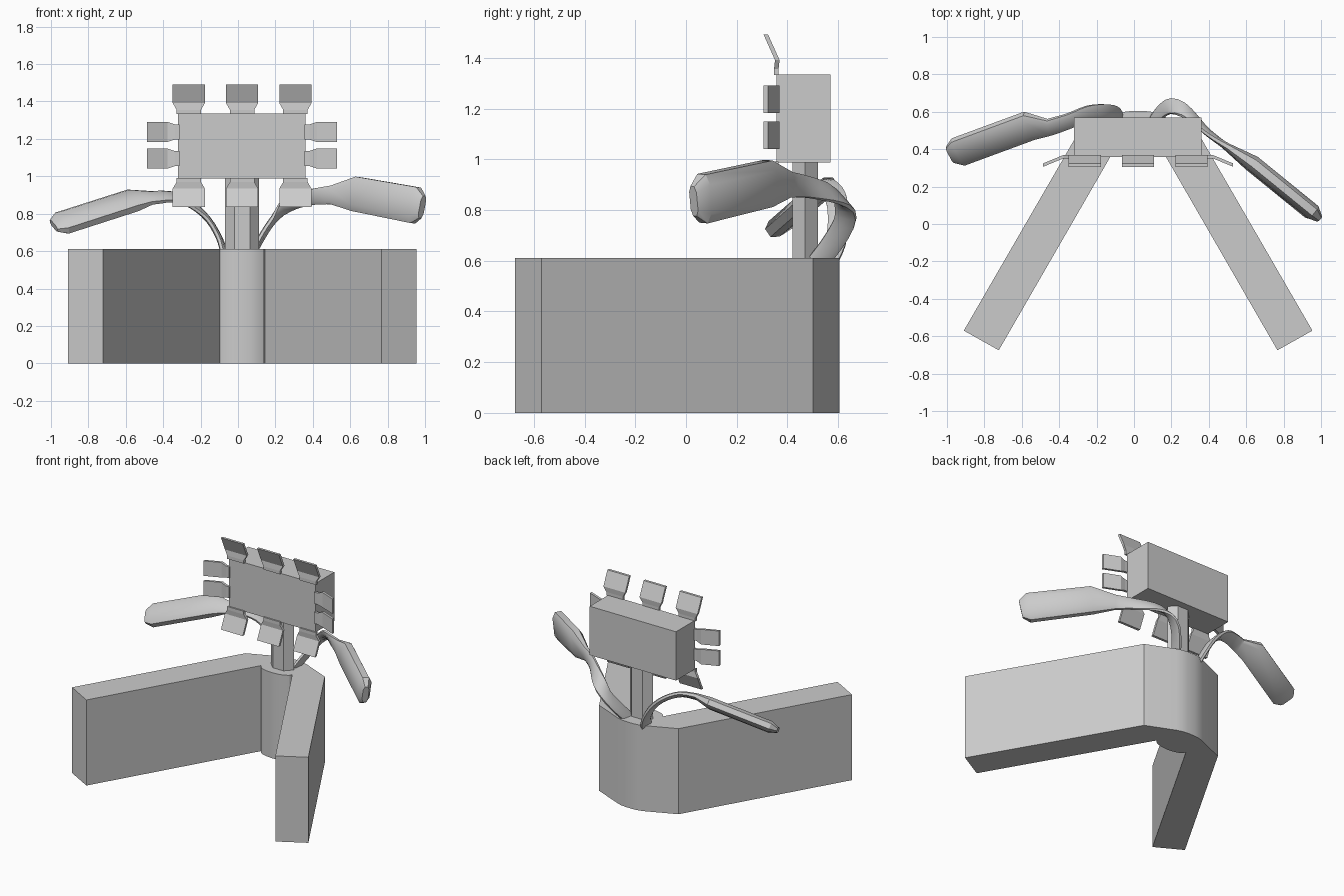
import bpy, bmesh, math
from mathutils import Vector as V

if "Cube" in bpy.data.objects:
    bpy.data.objects.remove(bpy.data.objects["Cube"])


def make(name, verts, faces, smooth=None):
    me = bpy.data.meshes.new(name)
    me.from_pydata(verts, [], faces)
    bm = bmesh.new()
    bm.from_mesh(me)
    bmesh.ops.recalc_face_normals(bm, faces=bm.faces)
    bm.to_mesh(me)
    bm.free()
    ob = bpy.data.objects.new(name, me)
    bpy.context.collection.objects.link(ob)
    if smooth:
        bpy.context.view_layer.objects.active = ob
        ob.select_set(True)
        bpy.ops.object.shade_smooth_by_angle(angle=math.radians(smooth))
        ob.select_set(False)
    return ob


def loft(name, rings, smooth=None):
    """Skin a list of equal rings and cap both ends."""
    n = len(rings[0])
    verts = [p for r in rings for p in r]
    faces = [(i * n + j, i * n + (j + 1) % n, (i + 1) * n + (j + 1) % n, (i + 1) * n + j)
             for i in range(len(rings) - 1) for j in range(n)]
    faces += [tuple(range(n)), tuple(range(len(verts) - n, len(verts)))]
    return make(name, verts, faces, smooth)


def prism(name, outline, z0, z1, smooth=None):
    return loft(name, [[(x, y, z) for x, y in outline] for z in (z0, z1)], smooth)


CX = 0.022  # symmetry line of base, stand and head

# V-shaped base with rounded hub
half_back = [(0.932, -0.57), (0.313, 0.50), (0.11, 0.587), (0.07, 0.6), (0.03, 0.605)]
half_front = [(0.745, -0.675), (0.122, 0.405)]
bump = [(0.122 * math.cos(a), 0.405 - 0.05 * math.sin(a))
        for a in [math.pi * k / 8 for k in range(1, 8)]]
outline = [(CX + x, y) for x, y in half_back]
outline += [(CX - x, y) for x, y in reversed(half_back)]
outline += [(CX - x, y) for x, y in half_front]
outline += [(CX + x, y) for x, y in reversed(bump)]
outline += [(CX + x, y) for x, y in reversed(half_front)]
prism("base_wall", outline, 0, 0.61, 25)

# Hexagonal stand
prism("stand_post", [(-0.07, 0.47), (-0.02, 0.42), (0.065, 0.42), (0.112, 0.47),
                     (0.065, 0.52), (-0.02, 0.52)], 0.60, 1.0)

# Box head
prism("head_box", [(-0.32, 0.357), (0.36, 0.357), (0.36, 0.57), (-0.32, 0.57)], 0.987, 1.335)


def tab(name, root, out, across, length, width):
    """Bent tab with a narrow neck, leaning towards the front at its tip."""
    rows = [(-0.02, 0.76, 0), (0.13, 0.76, 0), (0.36, 1, 0.004), (1, 1, -0.041)]
    rings = []
    for s, w, f in rows:
        c = V(root) + V(out) * s * length + V((0, f, 0))
        a = V(across) * width * w / 2
        rings.append([c - a, c + a, c + a + V((0, 0.018, 0)), c - a + V((0, 0.018, 0))])
    loft(name, rings)


# Tabs along the top, bottom and sides
for i, x in enumerate((-0.263, 0.022, 0.307)):
    tab(f"top_tab_{i}", (x, 0.347, 1.335), (0, 0, 1), (1, 0, 0), 0.157, 0.172)
    tab(f"bottom_tab_{i}", (x, 0.347, 0.989), (0, 0, -1), (1, 0, 0), 0.152, 0.172)
for i, z in enumerate((1.095, 1.237)):
    for side, word in ((-1, "left"), (1, "right")):
        tab(f"{word}_tab_{i}", (CX + side * 0.338, 0.347, z), (side, 0, 0), (0, 0, 1), 0.17, 0.107)


def catmull(p, steps):
    out = []
    for i in range(len(p) - 1):
        a, b, c, d = p[max(i - 1, 0)], p[i], p[i + 1], p[min(i + 2, len(p) - 1)]
        for k in range(steps):
            t = k / steps
            out.append(0.5 * (2 * b + (c - a) * t + (2 * a - 5 * b + 4 * c - d) * t * t
                              + (3 * b - a - 3 * c + d) * t ** 3))
    return out + [p[-1]]


def arm(name, strap, blade):
    """Each station: centre, width direction, width, thickness."""
    cols = [catmull([V(s[0]) for s in strap], 3), catmull([V(s[1]) for s in strap], 3),
            catmull([V((s[2], s[3], 0)) for s in strap], 3)]
    st = [(c, w, d.x, d.y) for c, w, d in zip(*cols)]
    st += [(V(c), V(w), a, b) for c, w, a, b in blade]
    section = [(-1, -.5), (-.6, -1), (.6, -1), (1, -.5), (1, .5), (.6, 1), (-.6, 1), (-1, .5)]
    rings = []
    for i, (c, w, a, b) in enumerate(st):
        t = (st[min(i + 1, len(st) - 1)][0] - st[max(i - 1, 0)][0]).normalized()
        u = (w - t * w.dot(t)).normalized()
        n = t.cross(u)
        rings.append([c + u * p * a / 2 + n * q * b / 2 for p, q in section])
    loft(name, rings, 30)


# Right arm: curved strap twisting into an upright blade
up = (0.05, 0.05, 1)
arm("right_arm",
    [((0.085, 0.52, 0.595), (0, -1, 0.3), 0.08, 0.03),
     ((0.13, 0.585, 0.68), (0, -1, 0.4), 0.085, 0.03),
     ((0.195, 0.63, 0.775), (0, -0.9, 0.4), 0.085, 0.03),
     ((0.28, 0.595, 0.855), (-0.3, -0.5, 0.7), 0.085, 0.03),
     ((0.40, 0.485, 0.89), (-0.1, -0.2, 1), 0.085, 0.03),
     ((0.50, 0.41, 0.90), up, 0.10, 0.04)],
    [((0.63, 0.325, 0.905), up, 0.185, 0.085), ((0.95, 0.065, 0.845), up, 0.195, 0.085),
     ((0.985, 0.03, 0.835), up, 0.12, 0.04)])

# Left arm: curved strap flaring into a tilted blade
tilt = (0, 0.8, 0.55)
arm("left_arm",
    [((-0.075, 0.555, 0.595), (0.2, 1, 0), 0.08, 0.03),
     ((-0.10, 0.59, 0.67), (0.1, 1, 0), 0.08, 0.03),
     ((-0.16, 0.60, 0.77), (0, 1, 0.1), 0.08, 0.03),
     ((-0.25, 0.59, 0.85), (0, 1, 0.3), 0.085, 0.03),
     ((-0.35, 0.55, 0.89), (0, 0.9, 0.5), 0.09, 0.03),
     ((-0.46, 0.515, 0.885), tilt, 0.10, 0.04)],
    [((-0.56, 0.525, 0.872), tilt, 0.165, 0.075), ((-0.94, 0.385, 0.75), tilt, 0.165, 0.075),
     ((-0.985, 0.37, 0.735), tilt, 0.10, 0.035)])
